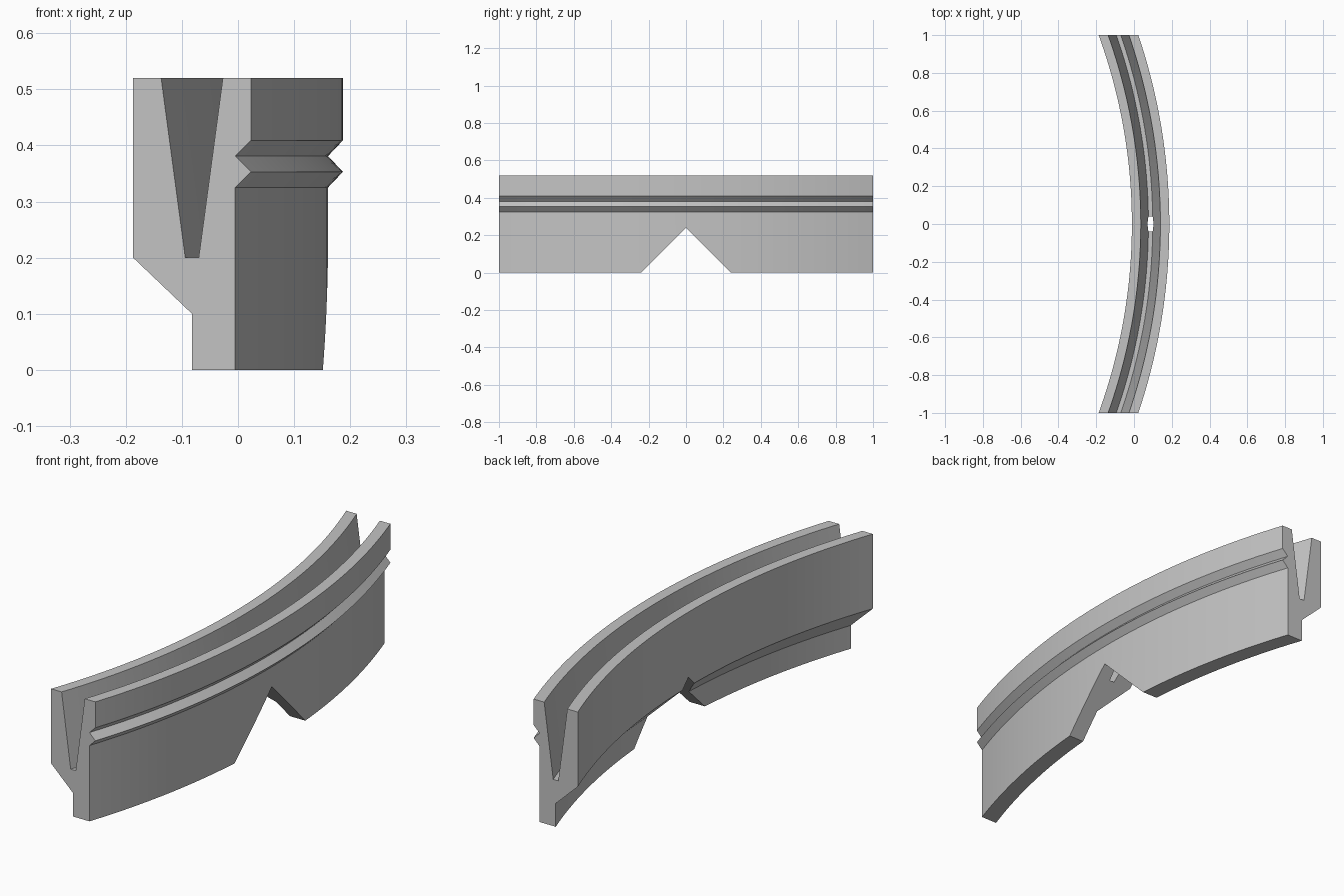
import bpy, bmesh, math

cube = bpy.data.objects.get("Cube")
if cube:
    bpy.data.objects.remove(cube, do_unlink=True)

CENTRE_X = -2.943   # axis of the curved rail
SEGMENTS = 49

# Cross-section (x, z) where the rail is cut off at its flat ends
PROFILE = [
    (-0.082, 0), (-0.005, 0),                                             # foot
    (-0.005, 0.325), (0.023, 0.353), (-0.005, 0.381), (0.023, 0.409),     # outer bead and groove
    (0.023, 0.52), (-0.027, 0.52), (-0.07, 0.2),                          # outer lip and slot
    (-0.094, 0.2), (-0.137, 0.52), (-0.187, 0.52),                        # slot and inner lip
    (-0.187, 0.2), (-0.082, 0.1),                                         # inner chamfer
]


def loft(name, sections):
    """Skin a row of matching cross-sections into a closed solid."""
    bm = bmesh.new()
    rings = [[bm.verts.new(p) for p in section] for section in sections]
    for a, b in zip(rings, rings[1:]):
        for i in range(len(a)):
            j = (i + 1) % len(a)
            bm.faces.new((a[i], a[j], b[j], b[i]))
    bm.faces.new(rings[0])
    bm.faces.new(rings[-1])
    bmesh.ops.recalc_face_normals(bm, faces=bm.faces)
    mesh = bpy.data.meshes.new(name)
    bm.to_mesh(mesh)
    bm.free()
    obj = bpy.data.objects.new(name, mesh)
    bpy.context.collection.objects.link(obj)
    return obj


def arc_section(y):
    """Cross-section of the concentric rail at a given y."""
    return [(CENTRE_X + math.sqrt((x - CENTRE_X) ** 2 + 1 - y * y), y, z)
            for x, z in PROFILE]


# Curved rail
rail = loft("curved_rail", [arc_section(2 * i / SEGMENTS - 1) for i in range(SEGMENTS + 1)])

# Triangular notch through the foot
notch = loft("notch_cutter", [[(x, -0.34, -0.1), (x, 0.34, -0.1), (x, 0, 0.24)] for x in (-0.5, 0.5)])
notch.hide_render = True
cut = rail.modifiers.new("notch", "BOOLEAN")
cut.operation = "DIFFERENCE"
cut.solver = "EXACT"
cut.object = notch

bpy.ops.object.select_all(action="DESELECT")
rail.select_set(True)
bpy.context.view_layer.objects.active = rail
bpy.ops.object.modifier_apply(modifier=cut.name)
bpy.data.objects.remove(notch, do_unlink=True)

# Plain grey
grey = bpy.data.materials.new("grey")
grey.use_nodes = True
colour = (0.55, 0.55, 0.55, 1)
grey.diffuse_color = colour
grey.node_tree.nodes["Principled BSDF"].inputs["Base Color"].default_value = colour
rail.data.materials.clear()
rail.data.materials.append(grey)
bpy.ops.object.shade_smooth_by_angle(angle=math.radians(20))
